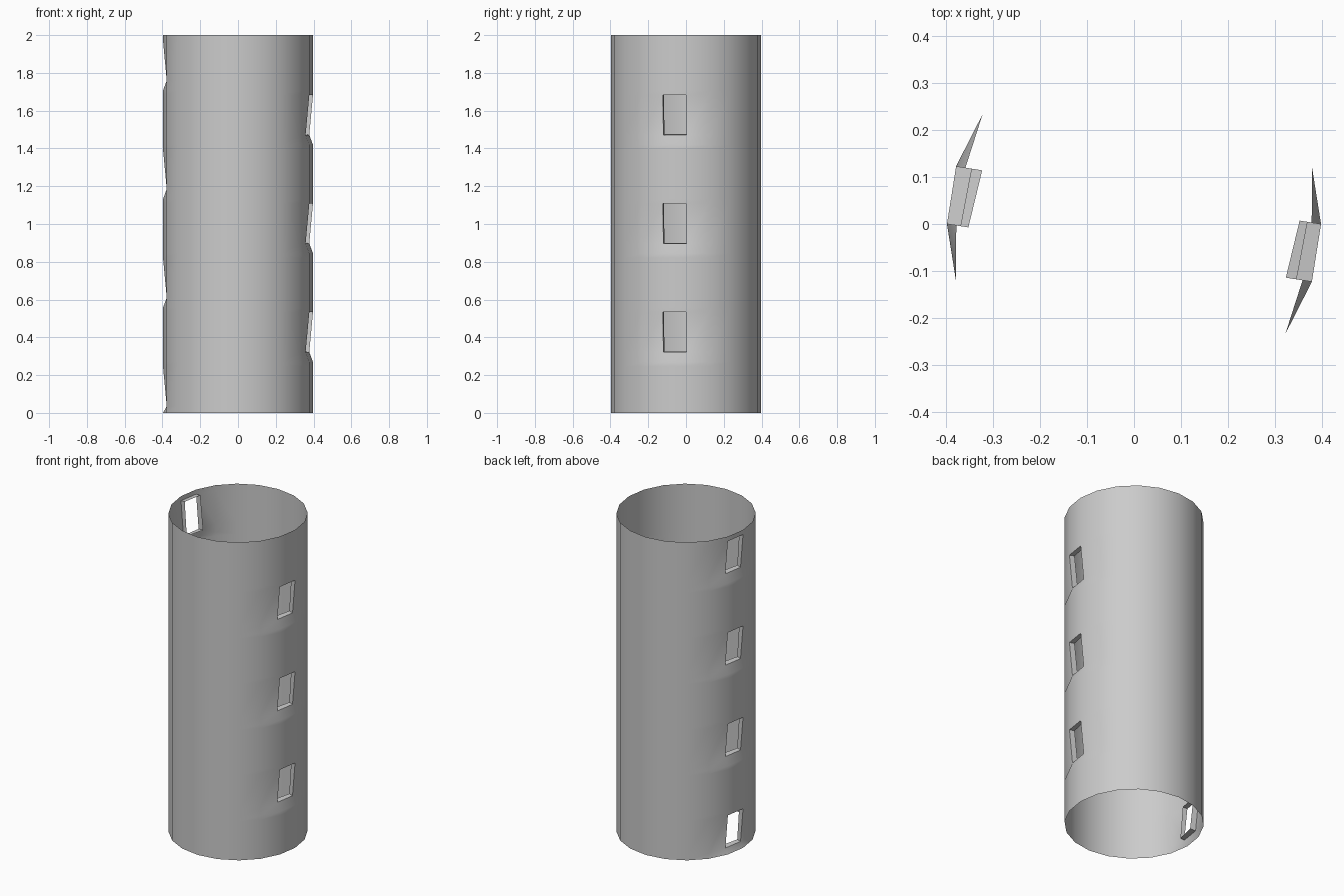
import bpy, bmesh
from math import cos, sin, pi
from mathutils import Vector

if "Cube" in bpy.data.objects:
    bpy.data.objects.remove(bpy.data.objects["Cube"])

SIDES, R = 20, 0.397
STEP = 2 * pi / SIDES

# Ring heights: each slot uses three rings (bottom, dented lip, top)
slots = []
for i in range(7):
    base = -0.018 + 0.2875 * i
    slots.append((max(base, 0.0), base + 0.052, base + 0.264, i % 2 == 0))
heights = [z for s in slots for z in s[:3]] + [2.0]

bm = bmesh.new()

# Open tube made of stacked rings
rings = [[bm.verts.new((R * cos(STEP * k), R * sin(STEP * k), z))
          for k in range(SIDES)] for z in heights]
faces = {}
for r in range(len(rings) - 1):
    for k in range(SIDES):
        n = (k + 1) % SIDES
        faces[r, k] = bm.faces.new((rings[r][k], rings[r][n],
                                    rings[r + 1][n], rings[r + 1][k]))

# Tilted slots on alternating sides, each with a short inward collar
for i, (_, _, _, left) in enumerate(slots):
    k = 9 if left else 19
    n = (k + 1) % SIDES
    mid = STEP * (k + 0.5)
    normal = Vector((cos(mid), sin(mid), 0))
    lip, top = 3 * i + 1, 3 * i + 2
    for c in (k, n):
        rings[lip][c].co -= normal * 0.02
    outer = [rings[lip][k], rings[lip][n], rings[top][n], rings[top][k]]
    bm.faces.remove(faces[lip, k])
    inner = [bm.verts.new(v.co - normal * d + Vector((0, 0, 0.004)))
             for v, d in zip(outer, (0.036, 0.026, 0.03, 0.034))]
    for a in range(4):
        b = (a + 1) % 4
        bm.faces.new((outer[a], outer[b], inner[b], inner[a]))

mesh = bpy.data.meshes.new("slotted_tube")
bm.to_mesh(mesh)
bm.free()
tube = bpy.data.objects.new("slotted_tube", mesh)
bpy.context.collection.objects.link(tube)

# Smooth round wall with crisp slot edges
bpy.context.view_layer.objects.active = tube
tube.select_set(True)
bpy.ops.object.shade_smooth_by_angle(angle=pi / 6)
